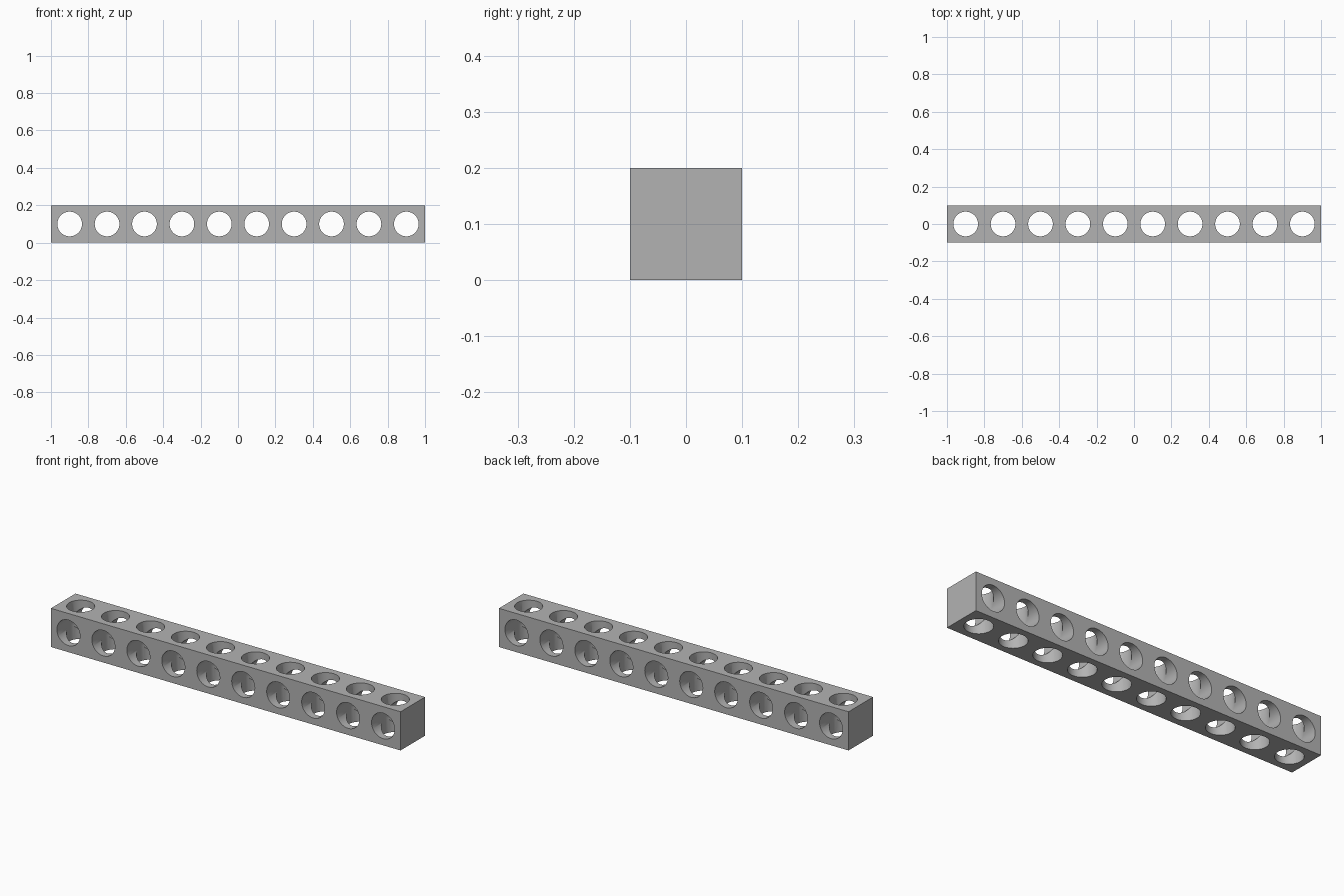
import bpy
import bmesh
import math
from mathutils import Matrix, Vector

cube = bpy.data.objects.get("Cube")
if cube:
    bpy.data.objects.remove(cube, do_unlink=True)

HOLES = 10
SIDE = 0.2
RADIUS = 0.066

grey = bpy.data.materials.new("plain grey")
grey.use_nodes = True
grey.diffuse_color = (0.45, 0.45, 0.45, 1)
grey.node_tree.nodes["Principled BSDF"].inputs["Base Color"].default_value = grey.diffuse_color


def add_object(name, bm):
    mesh = bpy.data.meshes.new(name)
    bm.to_mesh(mesh)
    bm.free()
    mesh.materials.append(grey)
    obj = bpy.data.objects.new(name, mesh)
    bpy.context.collection.objects.link(obj)
    return obj


def hole_row(name, tilt):
    """One evenly spaced row of drills along the beam."""
    bm = bmesh.new()
    for i in range(HOLES):
        place = Matrix.Translation(((i + 0.5) * SIDE - 1, 0, SIDE / 2))
        bmesh.ops.create_cone(bm, cap_ends=True, segments=64, radius1=RADIUS,
                              radius2=RADIUS, depth=SIDE * 2,
                              matrix=place @ Matrix.Rotation(tilt, 4, "X"))
    drill = add_object(name, bm)
    drill.hide_render = True
    return drill


# Square beam
bm = bmesh.new()
bmesh.ops.create_cube(bm, size=1)
bmesh.ops.scale(bm, vec=Vector((HOLES * SIDE, SIDE, SIDE)), verts=bm.verts)
bmesh.ops.translate(bm, vec=Vector((0, 0, SIDE / 2)), verts=bm.verts)
beam = add_object("drilled_beam", bm)

# Crossing rows of through holes
bpy.context.view_layer.objects.active = beam
for name, tilt in (("vertical_drills", 0), ("horizontal_drills", math.pi / 2)):
    drill = hole_row(name, tilt)
    cut = beam.modifiers.new(name, "BOOLEAN")
    cut.operation = "DIFFERENCE"
    cut.solver = "EXACT"
    cut.object = drill
    bpy.ops.object.modifier_apply(modifier=cut.name)
    bpy.data.objects.remove(drill, do_unlink=True)

# Smooth bores with crisp rims
bpy.ops.object.select_all(action="DESELECT")
beam.select_set(True)
bpy.ops.object.shade_smooth_by_angle(angle=math.radians(30))
